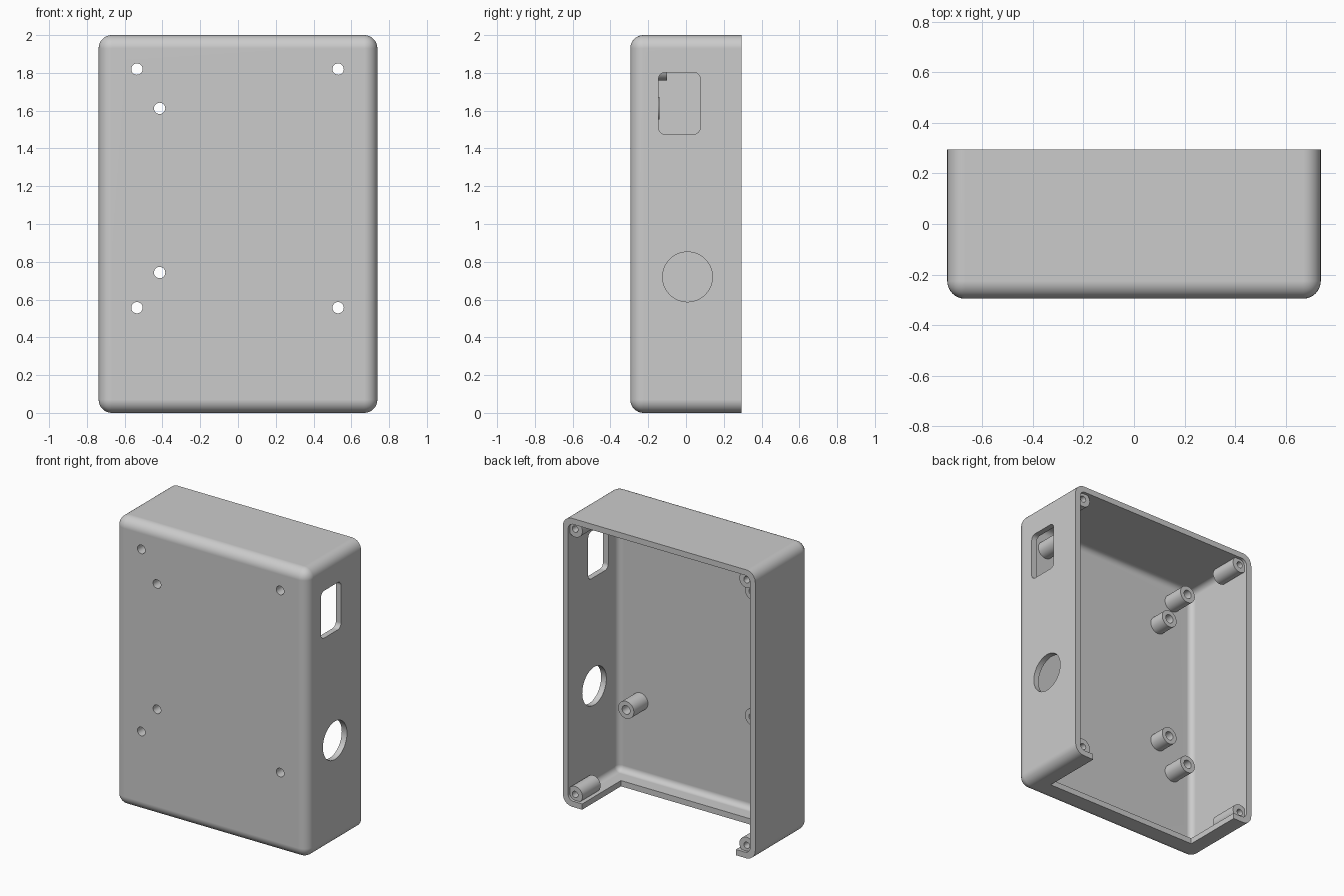
import bpy, bmesh, math
from mathutils import Matrix, Vector

cube = bpy.data.objects.get("Cube")
if cube:
    bpy.data.objects.remove(cube, do_unlink=True)

W, D, H = 0.738, 0.295, 2.0     # half width, half depth, height
WALL, ROUND = 0.04, 0.07

grey = bpy.data.materials.new("light grey plastic")
grey.use_nodes = True
grey.diffuse_color = (0.6, 0.6, 0.6, 1)
grey.node_tree.nodes["Principled BSDF"].inputs["Base Color"].default_value = (0.6, 0.6, 0.6, 1)


def finish(name, bm):
    bmesh.ops.recalc_face_normals(bm, faces=bm.faces[:])
    mesh = bpy.data.meshes.new(name)
    bm.to_mesh(mesh)
    bm.free()
    mesh.materials.append(grey)
    ob = bpy.data.objects.new(name, mesh)
    bpy.context.collection.objects.link(ob)
    return ob


def box(name, lo, hi, radius=0, rounded=lambda edge: False):
    """Box between two corners; edges picked by the rule are filleted."""
    lo, hi = Vector(lo), Vector(hi)
    bm = bmesh.new()
    bmesh.ops.create_cube(bm, size=1, matrix=Matrix.Translation((lo + hi) / 2)
                          @ Matrix.Diagonal((*(hi - lo), 1)))
    edges = [e for e in bm.edges if rounded(e)]
    if edges:
        bmesh.ops.bevel(bm, geom=edges, offset=radius, segments=8,
                        profile=0.5, affect='EDGES')
    return finish(name, bm)


def lathe(name, x, z, profile, sides=32):
    """Spin a closed (radius, y) profile about an axis along y."""
    bm = bmesh.new()
    rings = []
    for r, y in profile:
        if r == 0:
            rings.append([bm.verts.new((x, y, z))] * sides)
        else:
            angles = [2 * math.pi * i / sides for i in range(sides)]
            rings.append([bm.verts.new((x + r * math.cos(a), y, z + r * math.sin(a)))
                          for a in angles])
    for a, b in zip(rings, rings[1:] + rings[:1]):
        for i in range(sides):
            j = (i + 1) % sides
            corners = list(dict.fromkeys((a[i], a[j], b[j], b[i])))
            if len(corners) > 2:
                bm.faces.new(corners)
    return finish(name, bm)


def cut(target, cutter):
    mod = target.modifiers.new("cut", 'BOOLEAN')
    mod.operation, mod.solver, mod.object = 'DIFFERENCE', 'EXACT', cutter
    bpy.context.view_layer.objects.active = target
    bpy.ops.object.modifier_apply(modifier=mod.name)
    bpy.data.objects.remove(cutter, do_unlink=True)


def smooth(ob):
    bpy.ops.object.select_all(action='DESELECT')
    ob.select_set(True)
    bpy.context.view_layer.objects.active = ob
    bpy.ops.object.shade_smooth_by_angle(angle=math.radians(30))
    normals = ob.modifiers.new("weighted normals", 'WEIGHTED_NORMAL')
    normals.keep_sharp = True


def not_back(edge):
    return min(v.co.y for v in edge.verts) < D - 0.01


def along_x(edge):
    return abs(edge.verts[0].co.x - edge.verts[1].co.x) > 0.01


# Open-backed case with rounded front and corners
case = box("case_shell", (-W, -D, 0), (W, D, H), ROUND, not_back)
cut(case, box("cavity", (-W + WALL, -D + WALL, WALL), (W - WALL, D + 0.2, H - WALL),
              ROUND - WALL + 0.01, not_back))

# Cable notch in the bottom wall
cut(case, box("notch", (-0.59, -0.13, -0.1), (0.59, D + 0.1, 0.06)))

# Rounded window and round opening in the left wall
cut(case, box("window", (W - 0.1, -0.145, 1.475), (W + 0.1, 0.075, 1.803), 0.035, along_x))
bm = bmesh.new()
bmesh.ops.create_cone(bm, cap_ends=True, segments=64, radius1=0.132, radius2=0.132, depth=0.2,
                      matrix=Matrix.Translation((W, 0.008, 0.72)) @ Matrix.Rotation(math.pi / 2, 4, 'Y'))
cut(case, finish("round_opening", bm))

# Hollow standoffs with screw holes through the front: x, z, back end
standoffs = [(x, z, -0.1) for x in (-0.535, 0.53) for z in (0.557, 1.82)]
standoffs += [(-0.415, z, -0.14) for z in (0.743, 1.612)]
HOLE = 0.03
for n, (x, z, end) in enumerate(standoffs, 1):
    cut(case, lathe("screw_hole", x, z, [(0, -0.4), (HOLE, -0.4), (HOLE, -0.2), (0, -0.2)]))
    base = -D + WALL - 0.01
    smooth(lathe(f"standoff_{n}", x, z,
                 [(HOLE, base), (0.06, base), (0.06, end), (HOLE, end)]))
smooth(case)

# Corner bosses with blind holes for the lid screws
INSET, TOP = 0.08, D - 0.02
for side, sx in (("left", 1), ("right", -1)):
    for level, z in (("lower", INSET), ("upper", H - INSET)):
        smooth(lathe(f"{level}_{side}_lid_boss", sx * (W - INSET), z,
                     [(0, TOP - 0.2), (0.056, TOP - 0.2), (0.056, TOP),
                      (0.022, TOP), (0.022, TOP - 0.15), (0, TOP - 0.15)]))
